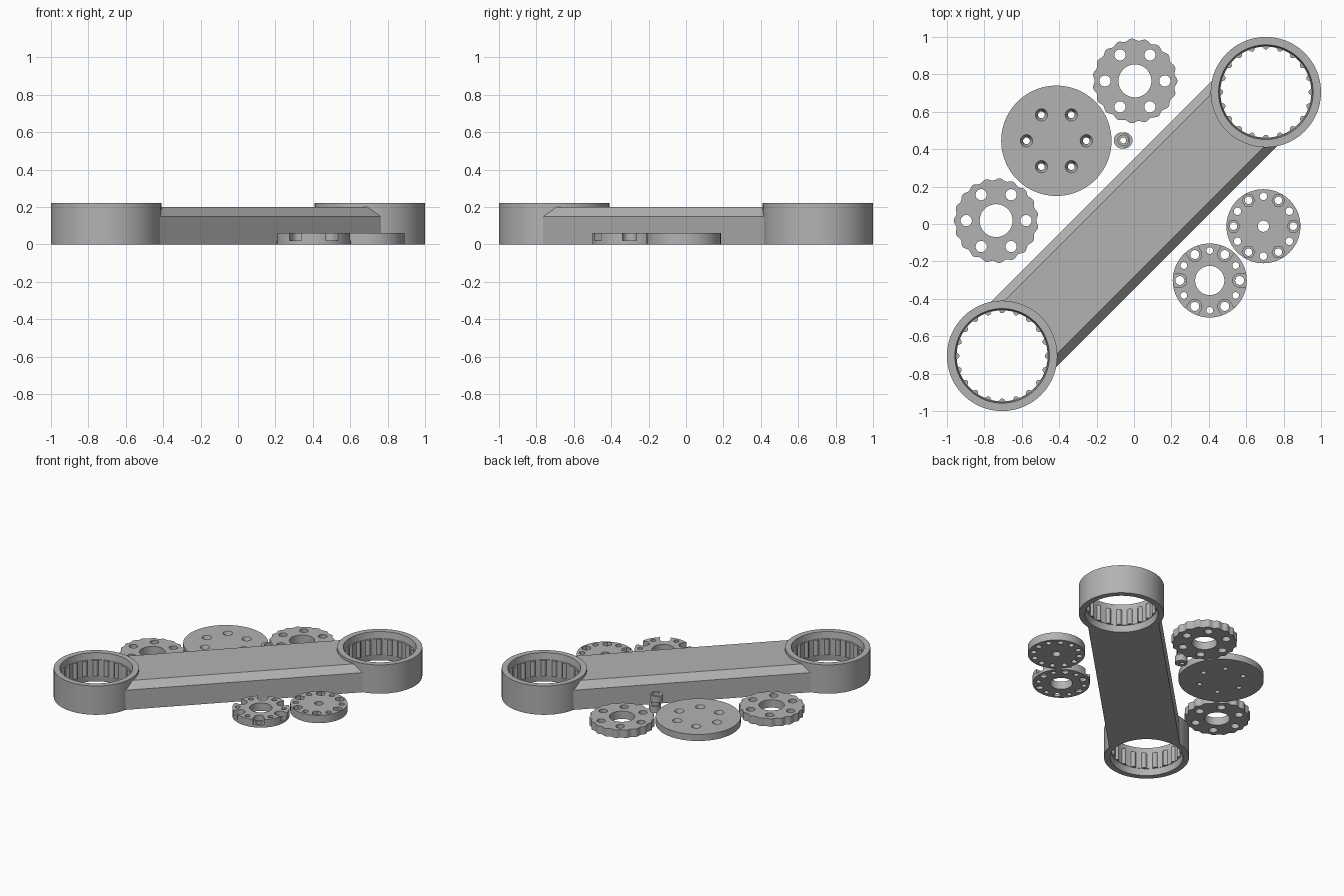
import bpy, bmesh, math
from mathutils import Matrix, Vector

cube = bpy.data.objects.get("Cube")
if cube:
    bpy.data.objects.remove(cube, do_unlink=True)

grey = bpy.data.materials.new("plain_grey")
grey.use_nodes = True
COLOUR = (0.45, 0.45, 0.45, 1)
grey.diffuse_color = COLOUR
grey.node_tree.nodes["Principled BSDF"].inputs["Base Color"].default_value = COLOUR


def loft(bm, loops):
    """Closed solid through a stack of matching loops."""
    rows = [[bm.verts.new(p) for p in loop] for loop in loops]
    n = len(rows[0])
    bm.faces.new(rows[0][::-1])
    bm.faces.new(rows[-1])
    for a, b in zip(rows, rows[1:]):
        for i in range(n):
            j = (i + 1) % n
            bm.faces.new((a[i], a[j], b[j], b[i]))


def circle(radius, z, n=48, at=(0, 0)):
    """Loop of n points; radius is a number or a function of the angle."""
    pts = []
    for i in range(n):
        t = math.tau * i / n
        r = radius(t) if callable(radius) else radius
        pts.append((at[0] + r * math.cos(t), at[1] + r * math.sin(t), z))
    return pts


def make(name, solids):
    bm = bmesh.new()
    for loops in solids:
        loft(bm, loops)
    mesh = bpy.data.meshes.new(name)
    bm.to_mesh(mesh)
    bm.free()
    mesh.materials.append(grey)
    obj = bpy.data.objects.new(name, mesh)
    bpy.context.collection.objects.link(obj)
    return obj


def activate(obj):
    bpy.ops.object.select_all(action='DESELECT')
    obj.select_set(True)
    bpy.context.view_layer.objects.active = obj


def boolean(obj, solids, operation='DIFFERENCE'):
    """Apply each group of solids as one boolean step."""
    tool = make("cutter", solids)
    tool.hide_render = True
    mod = obj.modifiers.new("cut", 'BOOLEAN')
    mod.operation, mod.solver, mod.object = operation, 'EXACT', tool
    activate(obj)
    bpy.ops.object.modifier_apply(modifier="cut")
    bpy.data.objects.remove(tool, do_unlink=True)


def finish(obj, x=0, y=0, turn=0):
    obj.data.transform(Matrix.Translation((x, y, 0)) @ Matrix.Rotation(turn, 4, 'Z'))
    activate(obj)
    bpy.ops.object.shade_smooth_by_angle(angle=math.radians(35))


def spots(offset=0):
    """Six points on the shared bolt circle."""
    return [(BOLT * math.cos(math.radians(60 * i + offset)),
             BOLT * math.sin(math.radians(60 * i + offset))) for i in range(6)]


def hole(radius, at=(0, 0), low=-0.1, n=24):
    return [circle(radius, low, n, at), circle(radius, 0.5, n, at)]


BOLT = 0.16
HUB = 0.705
REACH = HUB * math.sqrt(2)


# Ring housings with twenty rounded inner ribs
def ribbed(t):
    pitch = math.tau / 20
    d = abs((t + pitch / 2) % pitch - pitch / 2) * 0.243
    return 0.243 - math.sqrt(max(0, 0.015 ** 2 - d * d))


for side, name in ((1, "back_ring"), (-1, "front_ring")):
    ring = make(name, [[circle(0.295, 0, 96), circle(0.295, 0.22, 96)]])
    boolean(ring, [[circle(ribbed, -0.1, 320), circle(ribbed, 0.3, 320)]])
    boolean(ring, [[circle(0.254, -0.01, 96), circle(0.246, 0.05, 96)]])
    boolean(ring, [[circle(0.246, 0.17, 96), circle(0.254, 0.23, 96)]])
    finish(ring, side * HUB, side * HUB)

# Arm with chamfered upper edges, hollowed at both ends to meet the rings
section = [(-0.246, 0), (0.246, 0), (0.246, 0.15), (0.2, 0.2), (-0.2, 0.2), (-0.246, 0.15)]
arm = make("arm", [[[(x, y, z) for y, z in section] for x in (-0.9, 0.9)]])
boolean(arm, [hole(0.285, (s * REACH, 0), n=96) for s in (-1, 1)])
finish(arm, turn=math.pi / 4)

# Cover disc with countersunk holes
cover = make("cover_disc", [[circle(0.295, 0, 96), circle(0.295, 0.05, 96)]])
boolean(cover, [[circle(0.018, -0.1, 24, p), circle(0.018, 0.02, 24, p),
                 circle(0.033, 0.05, 24, p), circle(0.033, 0.1, 24, p)] for p in spots()])
finish(cover, -0.415, 0.445)


# Two lobed gears
def lobed(t):
    return 0.221 + 0.006 * math.cos(19 * t)


for name, x, y, turn in (("back_gear", 0.005, 0.765, 0), ("side_gear", -0.737, 0.018, math.pi)):
    gear = make(name, [[circle(lobed, 0, 228), circle(lobed, 0.06, 228)]])
    boolean(gear, [hole(0.088, n=48)] + [hole(0.03, p) for p in spots()])
    finish(gear, x, y, turn)

# Nut plate with hexagonal pockets
plate = make("nut_plate", [[circle(0.198, 0, 72), circle(0.198, 0.06, 72)]])
boolean(plate, [hole(0.03)] + [hole(0.02, p) for p in spots(30) + spots()])
boolean(plate, [hole(0.034, p, 0.03, 6) for p in spots()])
finish(plate, 0.692, -0.012)

# Slotted plate: U-shaped pockets open at the rim
slotted = make("slotted_plate", [[circle(0.198, 0, 72), circle(0.198, 0.06, 72)]])
boolean(slotted, [hole(0.078, n=48)] + [hole(0.024, p) for p in spots()]
        + [hole(0.018, p) for p in spots(30)])
slots = []
for i in range(6):
    spin = Matrix.Rotation(math.radians(60 * i), 3, 'Z')
    outline = [(BOLT - 0.037 * math.sin(a), 0.037 * math.cos(a))
               for a in (math.pi * k / 12 for k in range(13))]
    outline += [(0.25, -0.037), (0.25, 0.037)]
    slots.append([[spin @ Vector((x, y, z)) for x, y in outline] for z in (0.02, 0.1)])
boolean(slotted, slots)
finish(slotted, 0.405, -0.302)

# Eccentric shaft: two offset collars joined by a neck, bored through
shaft = make("eccentric_shaft", [[
    circle(r, z, 32, (x, 0)) for r, x, z in (
        (0.043, 0.007, 0), (0.043, 0.007, 0.05), (0.03, 0, 0.05), (0.03, 0, 0.08),
        (0.043, -0.007, 0.08), (0.043, -0.007, 0.13))]])
boolean(shaft, [hole(0.016)])
boolean(shaft, [hole(0.028, low=0.1)])
finish(shaft, -0.058, 0.447)
